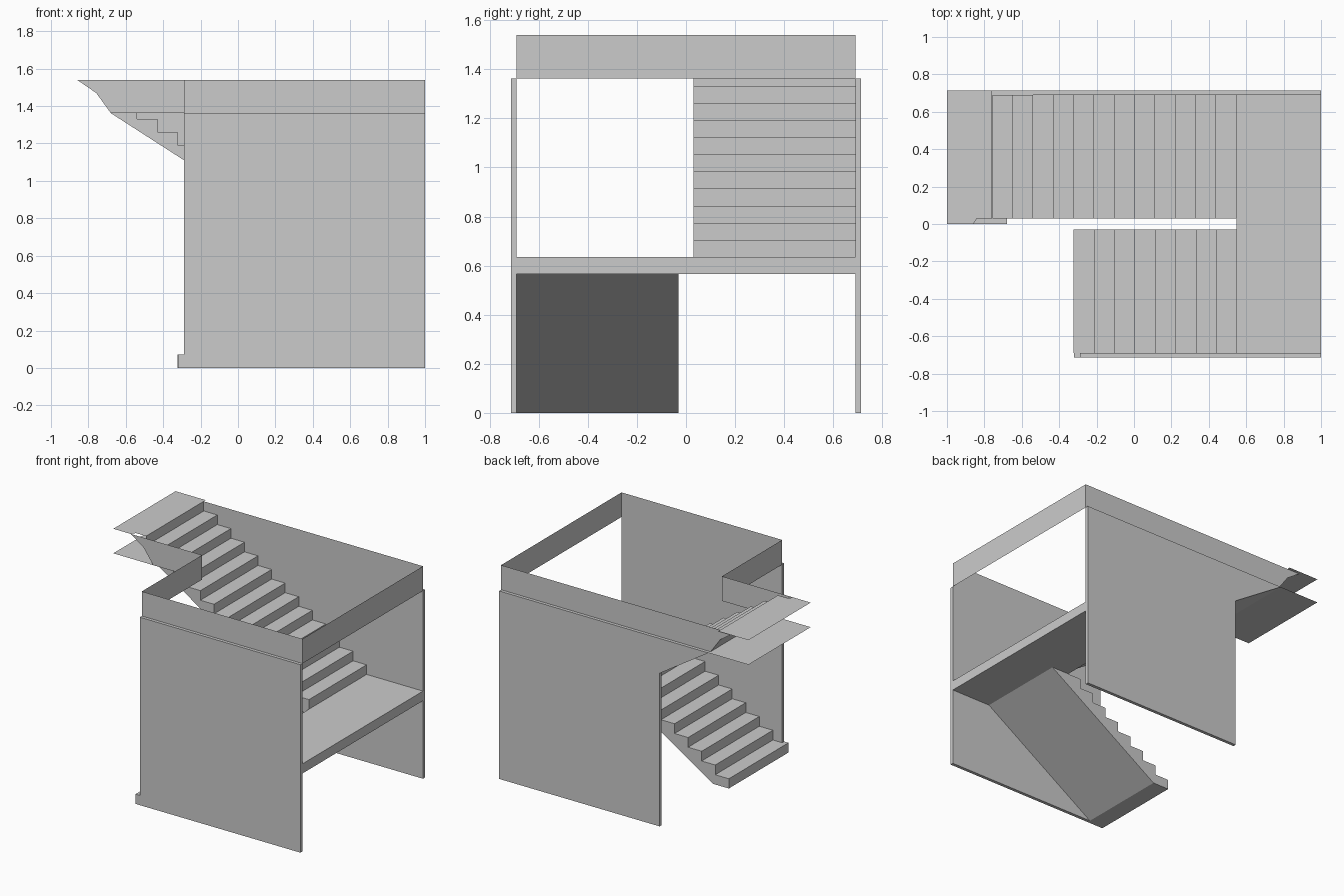
import bpy

if "Cube" in bpy.data.objects:
    bpy.data.objects.remove(bpy.data.objects["Cube"])

RUN, RISE = 0.1088, 0.0697      # tread depth and riser height
LAND, LAND_B = 0.635, 0.565     # landing top and underside
CEIL, FLOOR = 1.362, 1.54       # upper storey underside and top
IN, OUT = 0.69, 0.713           # inner and outer wall faces
GAP = 0.03                      # half gap between the flights
X0 = 0.548                      # front edge of the landing


def make(name, verts, faces):
    me = bpy.data.meshes.new(name)
    me.from_pydata(verts, [], faces)
    me.update()
    ob = bpy.data.objects.new(name, me)
    bpy.context.collection.objects.link(ob)
    return ob


def extrude_y(name, prof, y0, y1):
    """Solid from an x-z profile (counter-clockwise seen from the front)."""
    n = len(prof)
    verts = [(x, y0, z) for x, z in prof] + [(x, y1, z) for x, z in prof]
    faces = [tuple(range(n)), tuple(range(2 * n - 1, n - 1, -1))]
    faces += [(i, i + n, (i + 1) % n + n, (i + 1) % n) for i in range(n)]
    return make(name, verts, faces)


def sheet(name, pts):
    return make(name, pts, [tuple(range(len(pts)))])


def steps(x, z, direction, count, rise):
    pts = []
    for i in range(count):
        px = x + direction * RUN * i
        pts += [(px, z + rise * i), (px, z + rise * (i + 1))]
    return pts


# lower flight, climbing to the right into the landing
low = steps(X0 - 8 * RUN, 0, 1, 9, LAND / 9)
prof = [(-0.195, 0), (0.685, LAND_B), (0.685, LAND)] + low[::-1]
extrude_y("lower_flight", prof, -IN, -GAP)

# half landing
extrude_y("landing", [(X0, LAND_B), (1, LAND_B), (1, LAND), (X0, LAND)], -IN, IN)

# upper flight, climbing back to the left
up = steps(X0, LAND, -1, 13, (FLOOR - LAND) / 13)[:-1]
prof = [(-0.68, CEIL), (X0 + 0.012, LAND_B)] + up
extrude_y("upper_flight", prof, GAP, IN)
sheet("top_riser", [(-0.758, GAP, 1.47), (-0.758, IN, 1.47),
                    (-0.758, IN, FLOOR), (-0.758, GAP, FLOOR)])

# side walls: front one with a toe at the first step, back one cut along the flight
extrude_y("front_wall", [(-0.322, 0), (1, 0), (1, CEIL), (-0.288, CEIL),
                         (-0.288, 0.0705), (-0.322, 0.0705)], -OUT, -IN)
extrude_y("back_wall", [(-0.288, 0), (1, 0), (1, CEIL), (-0.68, CEIL),
                        (-0.288, 1.11)], IN, OUT)

# vertical edge of the upper floor around the stair opening
edge = [(-0.288, 0), (-0.288, -IN), (1, -IN), (1, IN)]
n = len(edge)
make("opening_edge", [(x, y, z) for z in (CEIL, FLOOR) for x, y in edge],
     [(i, i + 1, i + 1 + n, i + n) for i in range(n - 1)])
for name, y, xr in (("inner_edge", 0, -0.288), ("back_edge", IN, 1)):
    sheet(name, [(-0.68, y, CEIL), (xr, y, CEIL), (xr, y, FLOOR),
                 (-0.86, y, FLOOR), (-0.758, y, 1.47)])

# upper floor and the ceiling beneath it
sheet("upper_floor", [(-1, 0, FLOOR), (-0.86, 0, FLOOR), (-0.84, GAP, FLOOR),
                      (-0.758, GAP, FLOOR), (-0.758, OUT, FLOOR), (-1, OUT, FLOOR)])
sheet("ceiling", [(-1, 0, CEIL), (-1, OUT, CEIL), (-0.68, OUT, CEIL), (-0.68, 0, CEIL)])
